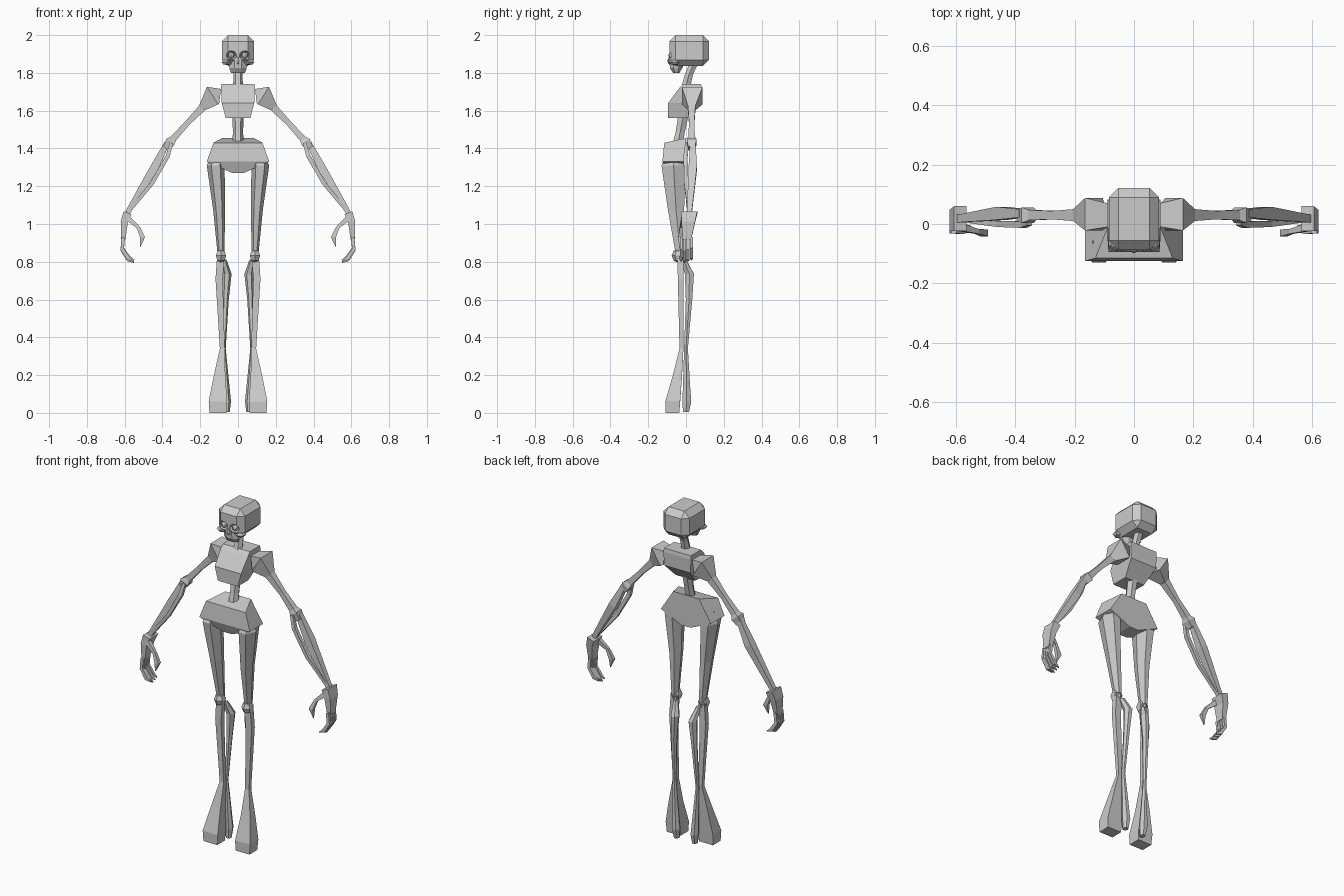
import bpy, bmesh
from math import cos, sin, pi
from mathutils import Vector

if "Cube" in bpy.data.objects:
    bpy.data.objects.remove(bpy.data.objects["Cube"], do_unlink=True)

grey = (.6, .6, .6, 1)
bone_grey = bpy.data.materials.new("bone_grey")
bone_grey.use_nodes = True
bone_grey.diffuse_color = grey
bone_grey.node_tree.nodes["Principled BSDF"].inputs["Base Color"].default_value = grey


def finish(name, bm):
    bmesh.ops.recalc_face_normals(bm, faces=bm.faces)
    mesh = bpy.data.meshes.new(name)
    bm.to_mesh(mesh)
    bm.free()
    mesh.materials.append(bone_grey)
    obj = bpy.data.objects.new(name, mesh)
    bpy.context.collection.objects.link(obj)
    return obj


def unit_ring(sides):
    """Regular polygon stretched to fill a unit square."""
    turn = pi / sides if sides % 4 == 0 else 0
    angles = [turn + 2 * pi * k / sides for k in range(sides)]
    wide, deep = max(map(cos, angles)), max(map(sin, angles))
    return [(cos(a) / wide, sin(a) / deep) for a in angles]


def loft(name, centres, widths, depths, sides=4):
    """Skin rings set square to a path that runs in the xz plane."""
    bm = bmesh.new()
    rings = []
    last = len(centres) - 1
    for i, centre in enumerate(centres):
        along = centres[min(i + 1, last)] - centres[max(i - 1, 0)]
        across = Vector((-along.z, 0, along.x)).normalized()
        rings.append([bm.verts.new(centre + across * u * widths[i] + Vector((0, v * depths[i], 0)))
                      for u, v in unit_ring(sides)])
    for low, high in zip(rings, rings[1:]):
        for k in range(sides):
            following = (k + 1) % sides
            bm.faces.new((low[k], low[following], high[following], high[k]))
    bm.faces.new(rings[0])
    bm.faces.new(rings[-1])
    return finish(name, bm)


def stack(name, levels, sides=4):
    """Upright body made of slices: height, front, back, half width."""
    centres = [Vector((0, (front + back) / 2, z)) for z, front, back, width in levels]
    widths = [level[-1] for level in levels]
    depths = [(back - front) / 2 for z, front, back, width in levels]
    return loft(name, centres, widths, depths, sides)


def limb(name, flip, joints, radii, flat=1, sides=4):
    """Bone through several joints; flat is its depth against its width."""
    centres = [Vector((x * flip, y, z)) for x, y, z in joints]
    return loft(name, centres, radii, [r * flat for r in radii], sides)


def ball(name, flip, centre, size, segments=8):
    bm = bmesh.new()
    bmesh.ops.create_uvsphere(bm, u_segments=segments, v_segments=segments - 2, radius=1)
    bmesh.ops.scale(bm, vec=size, verts=bm.verts)
    bmesh.ops.translate(bm, vec=(centre[0] * flip, centre[1], centre[2]), verts=bm.verts)
    return finish(name, bm)


def chamfered_box(name, centre, size, chamfer):
    bm = bmesh.new()
    bmesh.ops.create_cube(bm, size=1)
    bmesh.ops.scale(bm, vec=size, verts=bm.verts)
    bmesh.ops.translate(bm, vec=centre, verts=bm.verts)
    bmesh.ops.bevel(bm, geom=bm.edges[:], offset=chamfer, segments=1, affect="EDGES")
    return finish(name, bm)


# Skull with sunken eye sockets
skull = chamfered_box("skull", (0, .017, 1.918), (.17, .21, .164), .033)
for flip in (1, -1):
    cutter = ball("socket_cutter", flip, (.036, -.09, 1.893), (.03, .035, .024))
    cutter.hide_render = True
    socket = skull.modifiers.new("socket", "BOOLEAN")
    socket.object, socket.solver = cutter, "EXACT"
    bpy.context.view_layer.objects.active = skull
    bpy.ops.object.modifier_apply(modifier=socket.name)
    bpy.data.objects.remove(cutter, do_unlink=True)

# Face
ball("nose", 1, (0, -.088, 1.865), (.013, .01, .02), 6)
stack("jaw", [(1.8, -.068, -.035, .036), (1.825, -.085, -.02, .046), (1.87, -.088, 0, .048)], 8)

# Neck, ribcage and lower spine
limb("neck", 1, [(0, 0, 1.73), (0, .015, 1.79), (0, .045, 1.86)], [.026, .024, .026], .9, 6)
stack("chest", [(1.56, -.095, .005, .065), (1.64, -.095, .08, .086),
                (1.72, -.035, .083, .09), (1.742, -.015, .08, .088)])
limb("lower_spine", 1, [(0, -.045, 1.42), (0, -.03, 1.49), (0, -.015, 1.57)], [.03, .027, .03], .9, 6)

# Pelvis, with its rim rising towards the back
pelvis = stack("pelvis", [(1.27, -.1, 0, .03), (1.33, -.125, 0, .165), (1.43, -.115, 0, .13)])
for vert in pelvis.data.vertices:
    if vert.co.z > 1.4 and vert.co.y > -.05:
        vert.co.z += .025
        vert.co.x *= .65

# Shared joints
shoulder = (.19, .03, 1.615)
elbow = (.358, .03, 1.435)
wrist = (.585, .018, 1.06)
hip = (.118, -.066, 1.31)
knee = (.09, -.03, .84)

for side, flip in (("left", 1), ("right", -1)):
    # Eye and cheekbone
    ball(f"{side}_eye", flip, (.036, -.076, 1.893), (.017, .017, .017))
    ball(f"{side}_cheekbone", flip, (.058, -.06, 1.857), (.033, .032, .016), 6)

    # Arm with paired forearm bones
    limb(f"{side}_shoulder", flip, [(.095, .03, 1.675), (.135, .033, 1.68), shoulder], [.04, .055, .02])
    limb(f"{side}_upper_arm", flip, [shoulder, (.27, .03, 1.532), elbow], [.02, .014, .018])
    limb(f"{side}_elbow", flip, [(.34, .03, 1.453), elbow, (.38, .03, 1.4)], [.016, .026, .018])
    limb(f"{side}_outer_forearm", flip, [(.375, .036, 1.43), (.445, .036, 1.295), wrist],
         [.014, .022, .013])
    limb(f"{side}_inner_forearm", flip, [(.352, .005, 1.43), (.372, -.002, 1.36), (.455, 0, 1.215), wrist],
         [.009, .011, .01, .01])

    # Hand with curled fingers
    limb(f"{side}_palm", flip, [wrist, (.602, .012, 1.01), (.608, .005, .92)], [.022, .019, .012], 1.9)
    for finger in range(4):
        y = .018 * (finger - 1.4)
        lift = .007 * abs(finger - 1)
        limb(f"{side}_finger_{finger + 1}", flip,
             [(.607, y, .93), (.613, y, .86 + lift), (.58, y, .81 + lift), (.55, y, .795 + lift)],
             [.009, .009, .01, .002], .8)
    limb(f"{side}_thumb", flip, [(.582, -.012, 1.03), (.53, -.025, .985), (.505, -.03, .93), (.518, -.033, .88)],
         [.014, .009, .013, .002], .9)

    # Thigh and knee
    limb(f"{side}_thigh", flip, [(.11, -.06, 1.37), hip, (.1, -.053, 1.08), knee],
         [.03, .047, .032, .018], 1.35, 6)
    ball(f"{side}_kneecap", flip, (.09, -.04, .832), (.031, .036, .037), 6)

    # Shin spreads into the forefoot, calf into the heel
    limb(f"{side}_shin_and_forefoot", flip,
         [knee, (.1, -.028, .71), (.083, -.024, .34), (.097, -.045, .2), (.106, -.07, .06), (.106, -.072, 0)],
         [.02, .019, .013, .03, .049, .045], .8)
    limb(f"{side}_calf_and_heel", flip,
         [(.075, -.012, .81), (.058, .018, .735), (.066, .016, .6), (.075, 0, .34), (.06, .004, .06), (.06, 0, .005)],
         [.014, .024, .017, .01, .023, .016], 1, 6)
